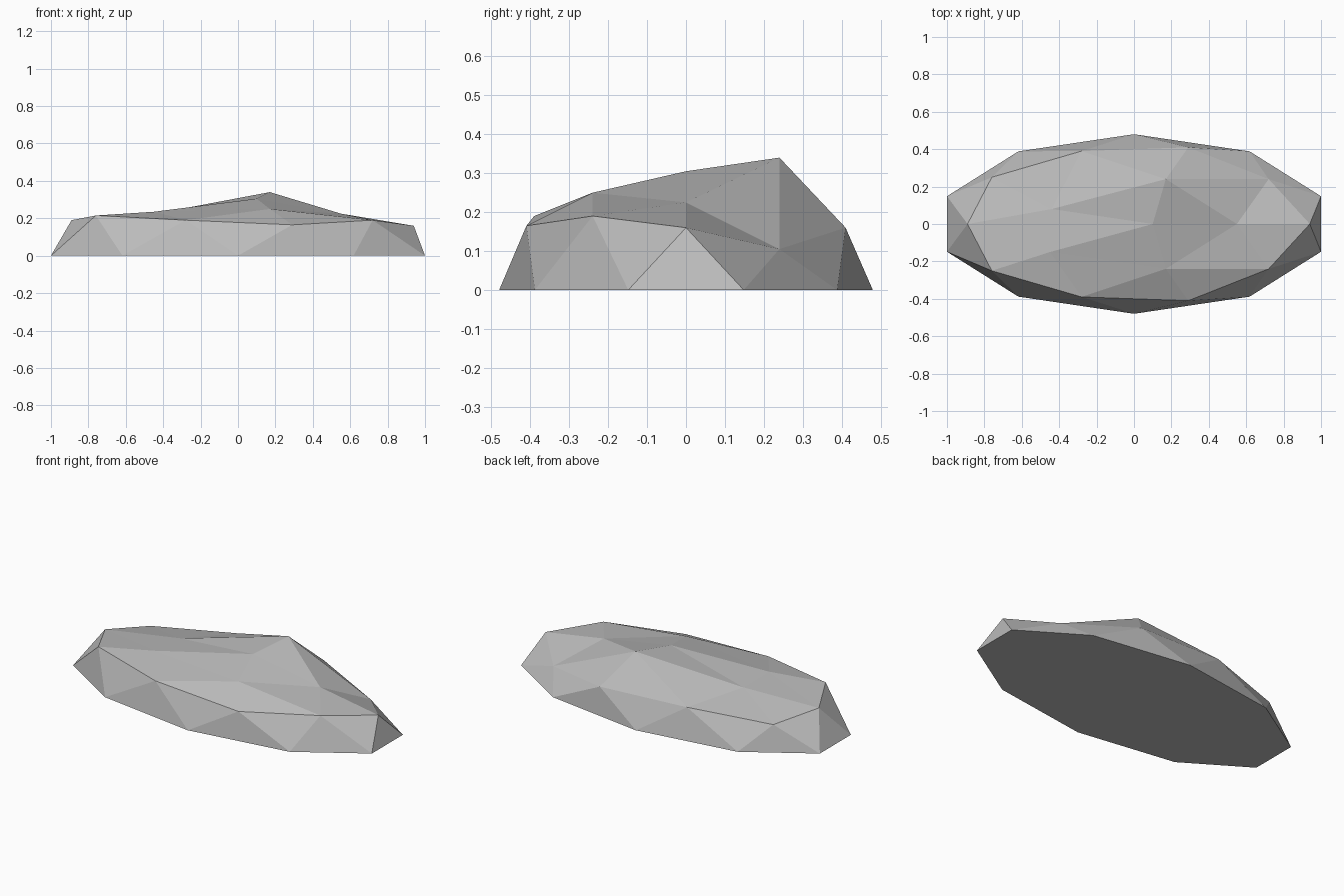
import bpy
import bmesh
from mathutils import Vector

cube = bpy.data.objects.get("Cube")
if cube:
    bpy.data.objects.remove(cube)

# Single stone colour
stone = bpy.data.materials.new("stone_grey")
stone.use_nodes = True
colour = (0.50, 0.50, 0.50, 1.0)
stone.diffuse_color = colour
stone.node_tree.nodes["Principled BSDF"].inputs["Base Color"].default_value = colour

# Faceted dome: upper half of a low-poly sphere, stretched to an oval footprint
bm = bmesh.new()
bmesh.ops.create_icosphere(bm, subdivisions=2, radius=1)
lower = [v for v in bm.verts if v.co.z < -0.01]
bmesh.ops.delete(bm, geom=lower, context='VERTS')
bmesh.ops.scale(bm, vec=(1.0515, 0.48, 1), verts=bm.verts)

# Uneven crown: each upper corner moves to its nearest peak or hollow
crown = [Vector(p) for p in (
    (0.10, 0, 0.305), (0.55, 0, 0.225),
    (0.17, 0.24, 0.34), (0.17, -0.24, 0.25),
    (-0.44, 0.08, 0.225), (-0.45, -0.15, 0.235),
    (0.94, 0, 0.16), (-0.89, 0, 0.19),
    (0.72, 0.24, 0.105), (0.72, -0.24, 0.19),
    (0.29, 0.41, 0.16), (0.29, -0.41, 0.165),
    (-0.28, 0.39, 0.18), (-0.28, -0.39, 0.19),
    (-0.76, 0.25, 0.15), (-0.76, -0.25, 0.215),
)]
for v in bm.verts:
    if v.co.z > 0.01:
        v.co = min(crown, key=lambda p: (p.xy - v.co.xy).length)
    else:
        v.co.z = 0

# Flat underside
rim = [e for e in bm.edges if e.is_boundary]
bmesh.ops.contextual_create(bm, geom=rim)
bmesh.ops.recalc_face_normals(bm, faces=bm.faces)

mesh = bpy.data.meshes.new("flat_rock")
bm.to_mesh(mesh)
bm.free()
mesh.materials.append(stone)
rock = bpy.data.objects.new("flat_rock", mesh)
bpy.context.collection.objects.link(rock)
